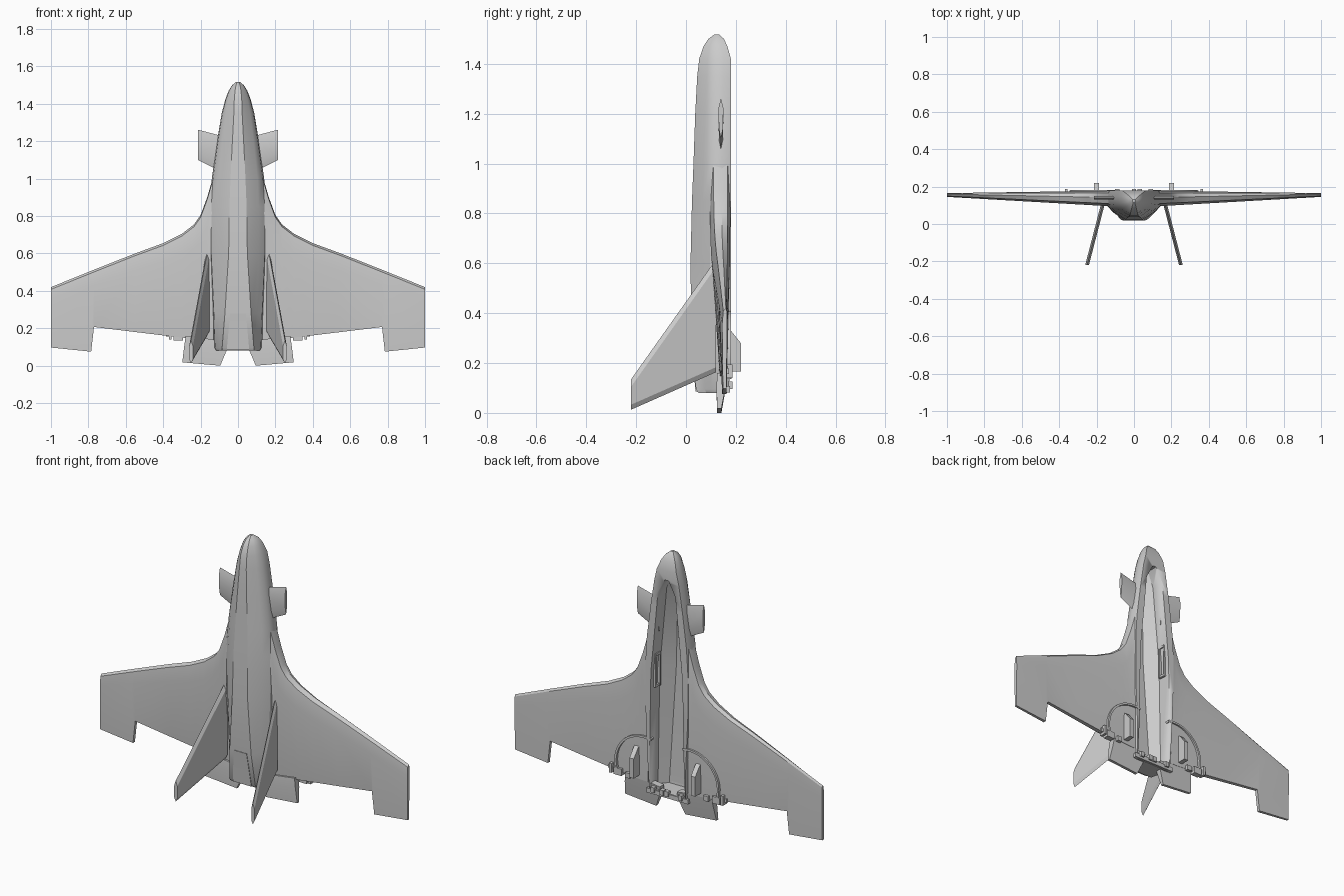
import bpy, bmesh, math

if "Cube" in bpy.data.objects:
    bpy.data.objects.remove(bpy.data.objects["Cube"])


def loft(name, rings, mirror=False, angle=30):
    """Skin a list of equal-length point rings and cap both ends."""
    bm = bmesh.new()
    rows = [[bm.verts.new(p) for p in ring] for ring in rings]
    n = len(rows[0])
    for a, b in zip(rows, rows[1:]):
        for i in range(n):
            j = (i + 1) % n
            bm.faces.new((a[i], a[j], b[j], b[i]))
    bm.faces.new(rows[0])
    bm.faces.new(rows[-1])
    bmesh.ops.recalc_face_normals(bm, faces=bm.faces)
    me = bpy.data.meshes.new(name)
    bm.to_mesh(me)
    bm.free()
    ob = bpy.data.objects.new(name, me)
    bpy.context.collection.objects.link(ob)
    if mirror:
        ob.modifiers.new("Mirror", 'MIRROR')
    bpy.ops.object.select_all(action='DESELECT')
    ob.select_set(True)
    bpy.context.view_layer.objects.active = ob
    bpy.ops.object.shade_smooth_by_angle(angle=math.radians(angle))
    return ob


def plate(name, poly, y0, y1, mirror=True):
    """Extrude an x-z outline along y."""
    return loft(name, [[(x, y, z) for x, z in poly] for y in (y0, y1)], mirror)


def box(name, x, y, z, mirror=True):
    return plate(name, [(x[0], z[0]), (x[1], z[0]), (x[1], z[1]), (x[0], z[1])],
                 y[0], y[1], mirror)


def section(half, z):
    """Full ring from a half cross-section of x-y points."""
    return [(x, y, z) for x, y in half] + [(-x, y, z) for x, y in reversed(half)]


# Fuselage: z, half width, flat half width, top y, belly y
hull = [
    (.08, .12, .085, .05, .165), (.095, .128, .085, .04, .172),
    (.28, .135, .07, .022, .18), (.6, .15, .05, .018, .18),
    (.85, .15, .046, .024, .18), (1.0, .14, .04, .03, .18),
    (1.2, .112, .03, .037, .18), (1.35, .087, .022, .045, .18),
    (1.42, .069, .02, .053, .18), (1.47, .05, .016, .07, .166),
    (1.5, .031, .011, .09, .152), (1.518, .009, .004, .115, .132)]
rings = []
for z, w, f, yt, yb in hull:
    d = yb - yt
    rings.append(section([(f, yt), (w * .74, yt + d * .27), (w * .95, yt + d * .48),
                          (w, yt + d * .76), (w * .92, yb)], z))
fuselage = loft("fuselage", rings, angle=32)

# Hollow interior, open on the belly
inner = [(.11, .118, .07, .055), (.8, .105, .036, .038),
         (1.28, .058, .016, .052), (1.365, .012, .005, .09)]
cutter = loft("cavity_cutter", [section([(f, yt), (w * .95, max(.1, yt + .02)), (w, .25)], z)
                                for z, w, f, yt in inner])
cutter.hide_render = True
cutter.hide_viewport = True
cut = fuselage.modifiers.new("Cavity", 'BOOLEAN')
cut.operation = 'DIFFERENCE'
cut.solver = 'EXACT'
cut.object = cutter

# Wing: x, leading edge z, trailing edge z, nominal trailing edge z
wing = [(.13, 1.02, .14, .14), (.165, .9, .14, .14), (.2, .805, .142, .14),
        (.235, .755, .145, .14), (.3, .705, .15, .15), (.4, .655, .162, .15),
        (.55, .6, .18, .14), (.77, .513, .207, .12), (.785, .507, .075, .12),
        (1.0, .42, .097, .1)]
rings = []
for x, le, te, nom in wing:
    t = (x - .13) / .87
    front, back = .095 + .05 * t, .178 - .013 * t
    tf, tb = .135 + .013 * t, .166 - .004 * t
    mid, c = (front + back) / 2 + .005, le - nom
    rings.append([(x, y, z) for y, z in (
        (mid, le), (front * .7 + mid * .3, le - .012), (front, le - .2 * c), (tf, te),
        (tb, te), (back, le - .2 * c), (back * .7 + mid * .3, le - .012))])
loft("wing", rings, True, 25)

# Canted tail fins: x, y, leading z, trailing z
loft("tail_fin", [[(x, y, le), (x + .01, y, le - .03), (x + .01, y, te + .02), (x, y, te),
                   (x - .01, y, te + .02), (x - .01, y, le - .03)]
                  for x, y, le, te in ((.163, .12, .615, .163), (.251, -.22, .135, .013))],
     True, 20)

# Foreplanes: x, leading z, trailing z
loft("foreplane", [[(x, .14, le), (x, .13, le - .04), (x, .132, te + .04), (x, .14, te),
                    (x, .148, te + .04), (x, .15, le - .04)]
                   for x, le, te in ((.075, 1.225, 1.03), (.215, 1.262, 1.1))], True)

# Tail flaps, tapering to the rear edge
loft("tail_flap", [[(x0, y0, z0), (x1, y0, z1), (x1, y1, z1), (x0, y1, z0)]
                   for x0, z0, x1, z1, y0, y1 in ((.055, .13, .28, .16, .125, .165),
                                                  (.057, .09, .288, .1, .122, .158),
                                                  (.095, 0, .298, .018, .125, .142))], True)

# Belly tabs beside the opening
loft("belly_tab", [[(x, .15, .345), (x, .18, .33), (x, .22, .28), (x, .22, .165), (x, .15, .165)]
                   for x in (.186, .214)], True)

# Curved belly ridges
arc = [math.radians(a) for a in range(-15, 106, 8)]
ridge = [(.15 + .19 * math.cos(a), .22 + .19 * math.sin(a)) for a in arc]
ridge += [(.15 + .178 * math.cos(a), .22 + .178 * math.sin(a)) for a in reversed(arc)]
plate("belly_ridge", ridge, .155, .181)

# Hinge brackets on the trailing edge
box("hinge_block", (.295, .345), (.145, .18), (.135, .175))
box("hinge_arm", (.33, .385), (.15, .172), (.155, .178))
box("hinge_lug", (.355, .37), (.145, .186), (.14, .195))
box("inner_hinge_block", (.24, .27), (.15, .182), (.135, .165))

# Frames on the cavity walls
for nm, x, y, z in (("wall_frame_top", (.086, .108), (.11, .155), (.885, .9)),
                    ("wall_frame_bottom", (.09, .112), (.11, .155), (.7, .715)),
                    ("wall_frame_outer", (.09, .112), (.145, .155), (.7, .9)),
                    ("wall_frame_inner", (.086, .108), (.11, .12), (.7, .9))):
    box(nm, x, y, z)

# Rear bulkhead rail with small lugs
rail = box("rear_rail", (-.135, .135), (.15, .176), (.082, .108), False)
for i, x in enumerate((-.09, 0, .03, .09)):
    box(f"rail_lug_{i}", (x - .012, x + .012), (.16, .186), (.095, .125), False)

# Sloping hatch over the tail
loft("tail_hatch", [[(-w, y, z), (w, y, z), (w, y + .02, z), (-w, y + .02, z)]
                    for w, y, z in ((.06, .038, .085), (.057, .035, .12), (.042, .019, .28))])
